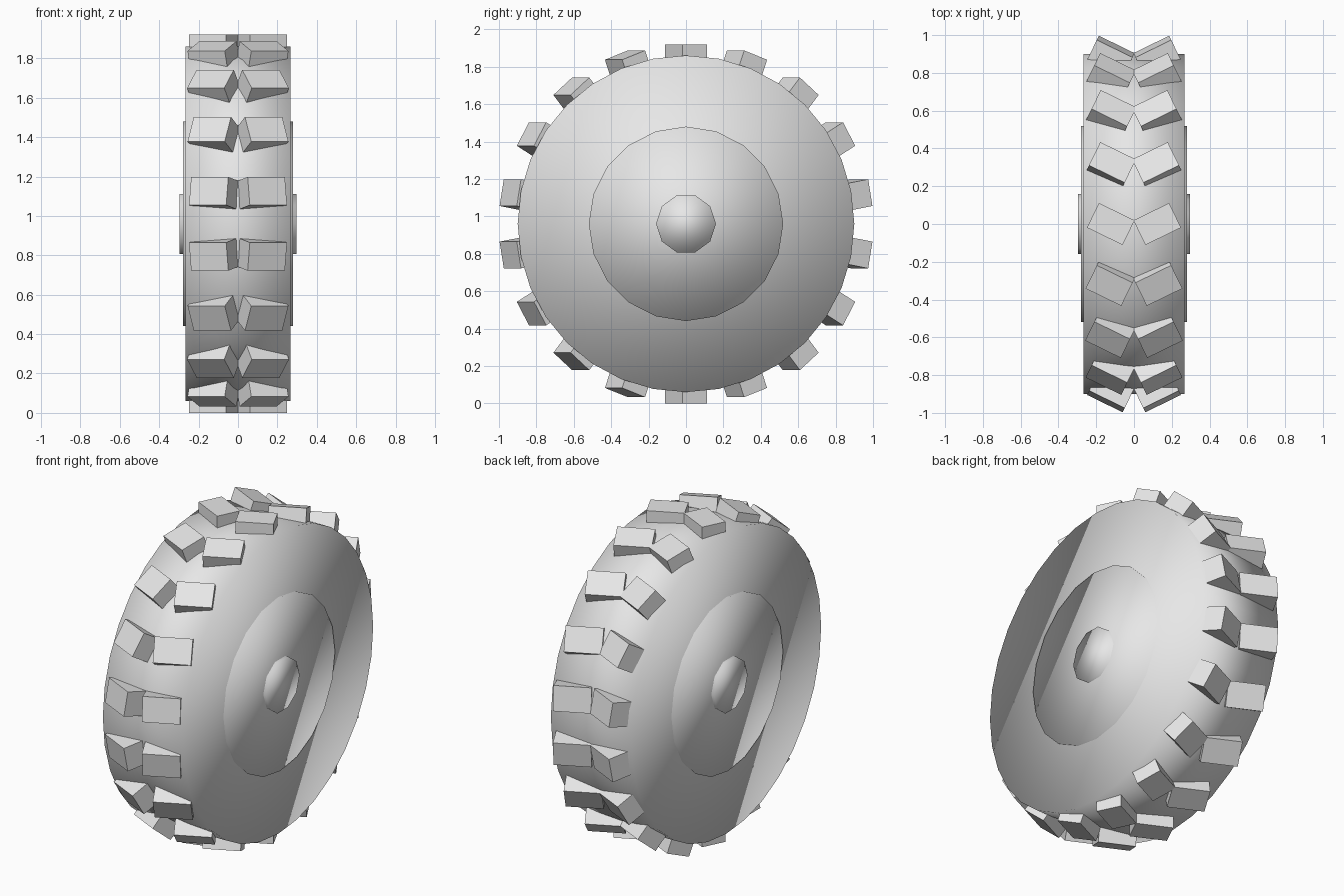
import bpy
import bmesh
from math import radians, pi
from mathutils import Matrix, Vector

cube = bpy.data.objects.get("Cube")
if cube:
    bpy.data.objects.remove(cube, do_unlink=True)

AXLE_Z = 0.96
TREADS = 18

grey = bpy.data.materials.new("light_grey")
grey.use_nodes = True
colour = (0.8, 0.8, 0.8, 1)
grey.diffuse_color = colour
grey.node_tree.nodes["Principled BSDF"].inputs["Base Color"].default_value = colour


def finish(name, bm, smooth):
    mesh = bpy.data.meshes.new(name)
    for face in bm.faces:
        face.smooth = smooth
    bm.to_mesh(mesh)
    bm.free()
    mesh.materials.append(grey)
    obj = bpy.data.objects.new(name, mesh)
    bpy.context.collection.objects.link(obj)
    obj.location.z = AXLE_Z
    return obj


def disc(name, radius, half_width, sides):
    """Solid cylinder lying along x, softly shaded over its rim."""
    bm = bmesh.new()
    bmesh.ops.create_cone(bm, cap_ends=True, segments=sides, radius1=radius,
                          radius2=radius, depth=2 * half_width)
    # Turn the axis to x, with a corner on the y axis
    turn = Matrix.Rotation(pi / 2, 4, 'Y') @ Matrix.Rotation(pi / 2, 4, 'Z')
    bmesh.ops.transform(bm, matrix=turn, verts=bm.verts)
    # Put a corner exactly on the y axis whatever the starting angle
    bm.verts.ensure_lookup_table()
    if not any(abs(v.co.z) < 1e-4 for v in bm.verts):
        bmesh.ops.rotate(bm, verts=bm.verts, matrix=Matrix.Rotation(pi / 2, 3, 'X'))
    return finish(name, bm, True)


# Tyre body, wheel rim and axle hub
disc("tyre", 0.90, 0.267, 32)
disc("wheel_rim", 0.52, 0.28, 20)
disc("axle_hub", 0.16, 0.297, 10)

# Paired tread blocks: each turned round the wheel, then yawed into a chevron
for side, name in ((1, "left_treads"), (-1, "right_treads")):
    bm = bmesh.new()
    for i in range(TREADS):
        spin = Matrix.Rotation(2 * pi * i / TREADS, 4, 'X')
        place = Matrix.Translation(spin @ Vector((side * 0.123, 0, 0.90)))
        yaw = Matrix.Rotation(side * radians(26), 4, 'Z')
        size = Matrix.Diagonal((0.21, 0.145, 0.12, 1))
        bmesh.ops.create_cube(bm, size=1, matrix=place @ yaw @ spin @ size)
    finish(name, bm, False)
